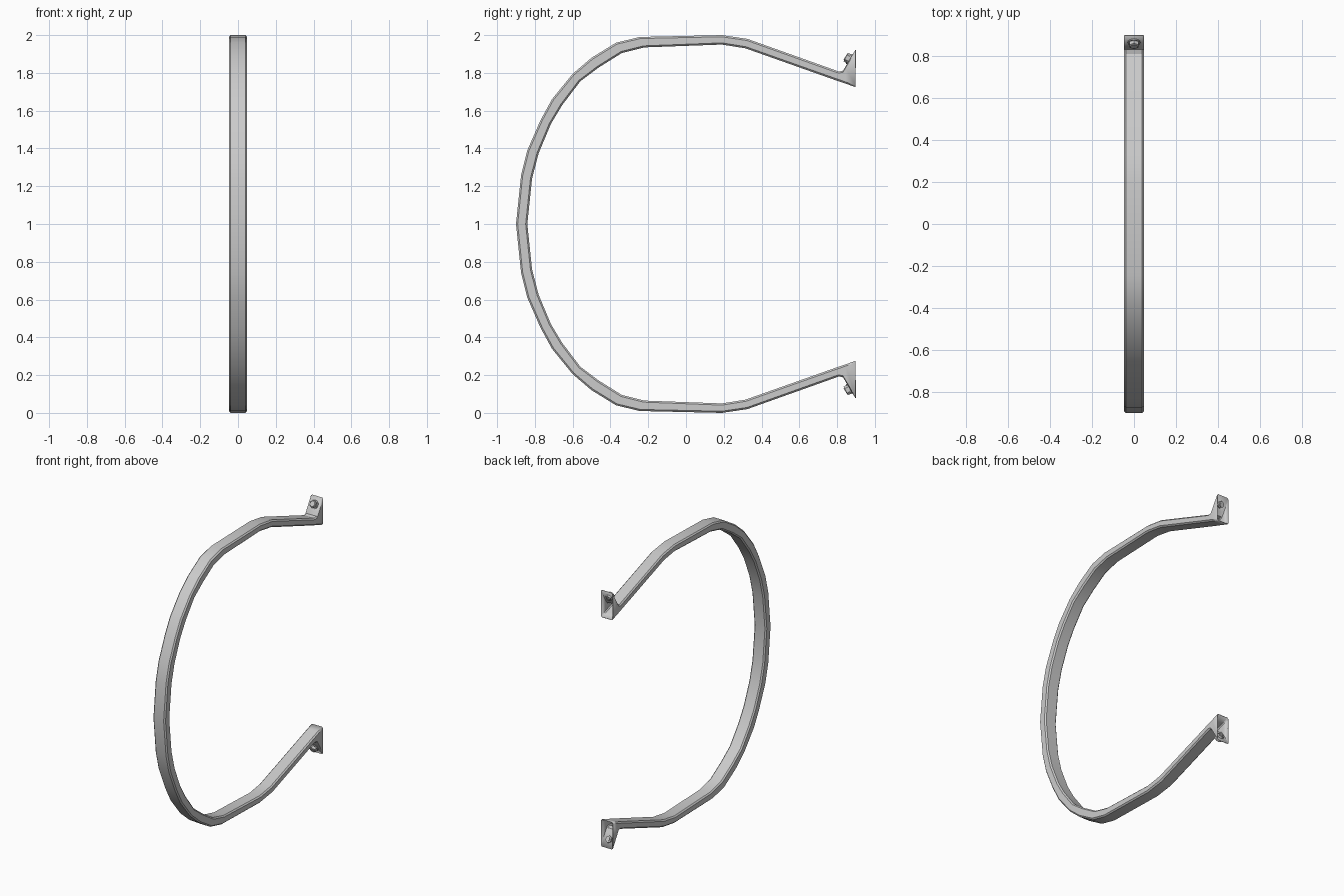
import bpy, bmesh
from mathutils import Vector

if "Cube" in bpy.data.objects:
    bpy.data.objects.remove(bpy.data.objects["Cube"])

# Upper half of strap: (outer y, outer z, inner y, inner z)
HALF = [
    (-0.90, 1.00, -0.84, 1.00), (-0.873, 1.26, -0.815, 1.24),
    (-0.84, 1.39, -0.78, 1.375), (-0.77, 1.55, -0.715, 1.53),
    (-0.71, 1.66, -0.655, 1.63), (-0.60, 1.795, -0.56, 1.755),
    (-0.50, 1.88, -0.46, 1.83), (-0.37, 1.96, -0.34, 1.905),
    (-0.245, 1.99, -0.22, 1.935), (0.19, 2.0, 0.19, 1.95),
    (0.325, 1.98, 0.315, 1.93), (0.81, 1.807, 0.795, 1.760),
    (0.832, 1.812, 0.825, 1.750), (0.845, 1.835, 0.845, 1.743),
    (0.897, 1.922, 0.897, 1.725),
]
path = [(a, 2 - b, c, 2 - d) for a, b, c, d in reversed(HALF[1:])] + HALF


def finish(bm, name):
    bmesh.ops.recalc_face_normals(bm, faces=bm.faces)
    me = bpy.data.meshes.new(name)
    bm.to_mesh(me)
    bm.free()
    ob = bpy.data.objects.new(name, me)
    bpy.context.collection.objects.link(ob)
    bpy.ops.object.select_all(action='DESELECT')
    ob.select_set(True)
    bpy.context.view_layer.objects.active = ob
    bpy.ops.object.shade_smooth_by_angle(angle=0.5)
    return ob


# Hollow strap with chamfered section, flaring into open-backed end brackets
W, C = 0.048, 0.009
bm = bmesh.new()
rings = []
for oy, oz, iy, iz in path:
    o, i = Vector((0, oy, oz)), Vector((0, iy, iz))
    d = (i - o).normalized() * C
    X = Vector((1, 0, 0))
    pts = [o - X * (W - C), o + X * (W - C), o + d + X * W, i - d + X * W,
           i + X * (W - C), i - X * (W - C), i - d - X * W, o + d - X * W]
    rings.append([bm.verts.new(p) for p in pts])
for a, b in zip(rings, rings[1:]):
    for k in range(8):
        n = (k + 1) % 8
        bm.faces.new((a[k], a[n], b[n], b[k]))
strap = finish(bm, "strap")
sol = strap.modifiers.new("wall", 'SOLIDIFY')
sol.thickness = 0.004
sol.offset = -1


# Bolts through the sloping bracket faces
def cyl(bm, center, axis, r1, r2, depth, seg):
    m = axis.to_track_quat('Z', 'Y').to_matrix().to_4x4()
    m.translation = center
    bmesh.ops.create_cone(bm, cap_ends=True, segments=seg, radius1=r1,
                          radius2=r2, depth=depth, matrix=m)


for label, s in (("upper", 1), ("lower", -1)):
    base = Vector((0, 0.867, 1 + s * 0.872))
    n = Vector((0, -0.86, s * 0.51)).normalized()
    bm = bmesh.new()
    cyl(bm, base + n * 0.003, n, 0.030, 0.030, 0.006, 16)   # washer
    cyl(bm, base + n * 0.014, n, 0.026, 0.026, 0.018, 6)    # hex head
    cyl(bm, base + n * 0.025, n, 0.022, 0.018, 0.004, 12)   # crown
    cyl(bm, base - n * 0.009, n, 0.024, 0.024, 0.014, 6)    # nut
    cyl(bm, base - n * 0.016, n, 0.013, 0.013, 0.014, 12)   # shank end
    finish(bm, label + "_bolt")
